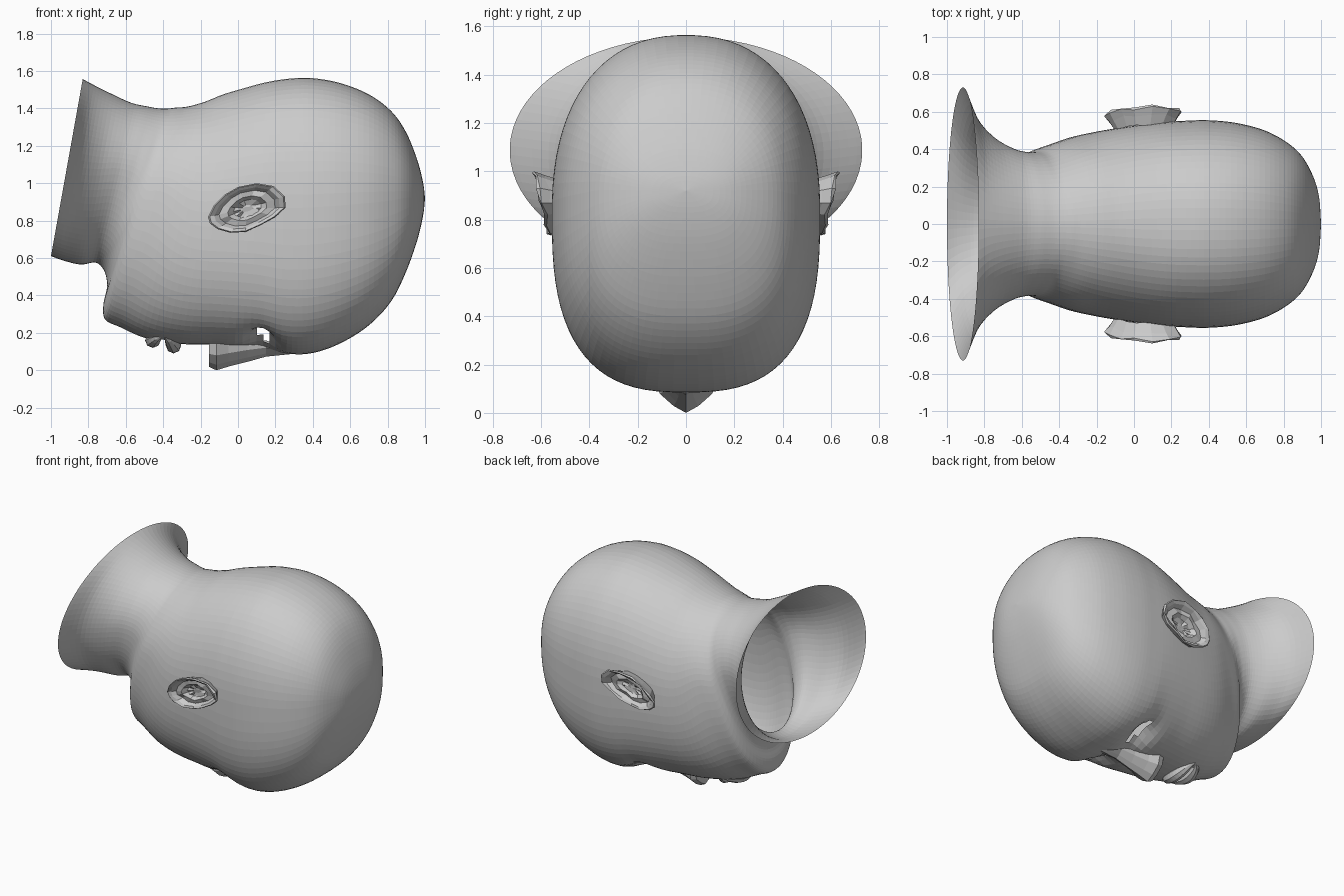
import bpy, bmesh
from math import cos, sin, pi, exp, copysign

if "Cube" in bpy.data.objects:
    bpy.data.objects.remove(bpy.data.objects["Cube"])


def finish(bm, name):
    bmesh.ops.remove_doubles(bm, verts=bm.verts, dist=0.0005)
    bmesh.ops.recalc_face_normals(bm, faces=bm.faces)
    me = bpy.data.meshes.new(name)
    bm.to_mesh(me)
    bm.free()
    ob = bpy.data.objects.new(name, me)
    bpy.context.collection.objects.link(ob)
    return ob


def loft(rings, closed=True, cap_start=False, cap_end=False):
    bm = bmesh.new()
    vs = [[bm.verts.new(p) for p in r] for r in rings]
    n = len(rings[0])
    for a, b in zip(vs, vs[1:]):
        for i in range(n if closed else n - 1):
            j = (i + 1) % n
            bm.faces.new((a[i], a[j], b[j], b[i]))
    if cap_start:
        bm.faces.new(vs[0])
    if cap_end:
        bm.faces.new(vs[-1])
    return bm


def smooth_path(rows, steps):
    # Catmull-Rom through every column of the rows
    out = []
    for i in range(len(rows) - 1):
        p0, p1 = rows[max(i - 1, 0)], rows[i]
        p2, p3 = rows[i + 1], rows[min(i + 2, len(rows) - 1)]
        for k in range(steps):
            t = k / steps
            out.append([0.5 * (2 * b + (c - a) * t + (2 * a - 5 * b + 4 * c - d) * t * t
                               + (3 * b - a - 3 * c + d) * t ** 3)
                        for a, b, c, d in zip(p0, p1, p2, p3)])
    return out + [list(rows[-1])]


# Head and neck: tilted sections (back x, back z, face x, face z, half width)
stations = [
    (-0.83, 1.557, -1.0, 0.61, 0.73), (-0.77, 1.525, -0.93, 0.585, 0.57),
    (-0.68, 1.48, -0.84, 0.565, 0.465), (-0.57, 1.43, -0.76, 0.575, 0.405),
    (-0.48, 1.41, -0.715, 0.53, 0.385), (-0.42, 1.40, -0.70, 0.45, 0.385),
    (-0.37, 1.40, -0.72, 0.35, 0.392), (-0.33, 1.405, -0.71, 0.27, 0.405),
    (-0.27, 1.41, -0.63, 0.23, 0.43), (-0.18, 1.435, -0.49, 0.17, 0.465),
    (-0.08, 1.475, -0.3, 0.14, 0.495), (0.02, 1.505, -0.1, 0.135, 0.52),
    (0.15, 1.54, 0.1, 0.12, 0.542), (0.28, 1.56, 0.26, 0.088, 0.552),
    (0.4, 1.562, 0.4, 0.092, 0.555), (0.55, 1.535, 0.55, 0.145, 0.54),
    (0.7, 1.475, 0.7, 0.24, 0.50), (0.82, 1.385, 0.82, 0.37, 0.435),
    (0.90, 1.27, 0.90, 0.53, 0.36), (0.96, 1.12, 0.96, 0.70, 0.25),
    (0.99, 1.0, 0.99, 0.83, 0.14), (1.0, 0.92, 1.0, 0.92, 0.0)]
SEG = 80
rings = []
for xt, zt, xb, zb, w in smooth_path(stations, 5):
    jaw = min(max((xb + 0.75) / 0.95, 0), 1)     # 0 at neck, 1 at forehead
    n_back, n_face = 2.0 + 0.3 * jaw, 2.0 + 0.75 * jaw
    mid = 0.5 + 0.1 * exp(-((xb + 0.65) / 0.2) ** 2) if xt < 0.3 else 0.5
    zm = zb + (zt - zb) * mid
    ring = []
    for i in range(SEG):
        a = 2 * pi * (i + 0.5) / SEG
        n = n_back if sin(a) > 0 else n_face
        y = w * copysign(abs(cos(a)) ** (2 / n), cos(a))
        s = copysign(abs(sin(a)) ** (2 / n), sin(a))
        z = zm + s * ((zt - zm) if s > 0 else (zm - zb))
        x = xb + (xt - xb) * ((z - zb) / (zt - zb) if zt - zb > 1e-6 else 0)
        if z < 0.6:      # eye sockets
            z += 0.085 * exp(-((x - 0.13) / 0.085) ** 2 - ((abs(y) - 0.22) / 0.12) ** 2)
        ring.append((x, y, z))
    rings.append(ring)
bm = loft(rings)


def opening(c):
    eye = ((c.x - 0.135) / 0.04) ** 2 + ((abs(c.y) - 0.22) / 0.09) ** 2 < 1
    mouth = ((c.x + 0.4) / 0.025) ** 2 + (c.y / 0.11) ** 2 < 1
    return c.z < 0.4 and (eye or mouth)


holes = [f for f in bm.faces if opening(f.calc_center_median())]
bmesh.ops.delete(bm, geom=holes, context='FACES')
finish(bm, "head_and_neck")

# Nose: (x, ridge z, base z, half width), faceted
profile = [(-1.1, 0), (-0.95, 0.45), (-0.45, 0.8), (0, 1), (0.45, 0.8), (0.95, 0.45), (1.1, 0)]
nose = [(0.28, 0.086, 0.11, 0.05), (0.15, 0.073, 0.16, 0.06), (0.05, 0.045, 0.16, 0.07),
        (-0.05, 0.02, 0.15, 0.09), (-0.115, 0.0, 0.145, 0.115),
        (-0.155, 0.018, 0.145, 0.105), (-0.15, 0.08, 0.145, 0.09)]
finish(loft([[(x, u * w, base + (ridge - base) * t) for u, t in profile]
             for x, ridge, base, w in nose], closed=False, cap_end=True), "nose")


# Lips: tapered arcs meeting at the mouth corners
def lip(name, x_mid, z_mid, rx, rz, half):
    rs = []
    for k in range(13):
        u = -1 + k / 6
        f = max(1 - u * u, 0.03)
        cx, cz = -0.4 + (x_mid + 0.4) * f ** 0.6, 0.185 + (z_mid - 0.185) * f
        rs.append([(cx + rx * f ** 0.6 * cos(2 * pi * i / 8), half * u,
                    cz + rz * f ** 0.6 * sin(2 * pi * i / 8)) for i in range(8)])
    finish(loft(rs, cap_start=True, cap_end=True), name)


lip("upper_lip", -0.345, 0.135, 0.042, 0.045, 0.16)
lip("lower_lip", -0.455, 0.16, 0.042, 0.04, 0.15)

# Ears: outline rings (scale, y offset from the rim) forming a bowl
outline = [(-0.16, 0.82), (-0.13, 0.88), (-0.07, 0.94), (0.0, 0.98), (0.1, 1.0), (0.19, 0.985),
           (0.25, 0.93), (0.255, 0.87), (0.2, 0.82), (0.12, 0.775), (0.04, 0.74),
           (-0.04, 0.735), (-0.11, 0.755), (-0.15, 0.785)]
bowl = [(0.74, -0.09), (0.88, -0.04), (1.0, -0.005), (0.96, 0.005), (0.84, -0.005),
        (0.72, -0.035), (0.5, -0.03), (0.36, -0.055), (0.15, -0.065)]
for side, label in ((1, "left"), (-1, "right")):
    rs = []
    for k, (s, d) in enumerate(bowl):
        ring = []
        for i, (px, pz) in enumerate(outline):
            x, z = 0.05 + (px - 0.05) * s, 0.865 + (pz - 0.865) * s
            y = 0.57 + 0.23 * (z - 0.75) + d + 0.008 * cos(2.5 * i + k)
            ring.append((x, side * y, z))
        rs.append(ring)
    finish(loft(rs, cap_end=True), "ear_" + label)
